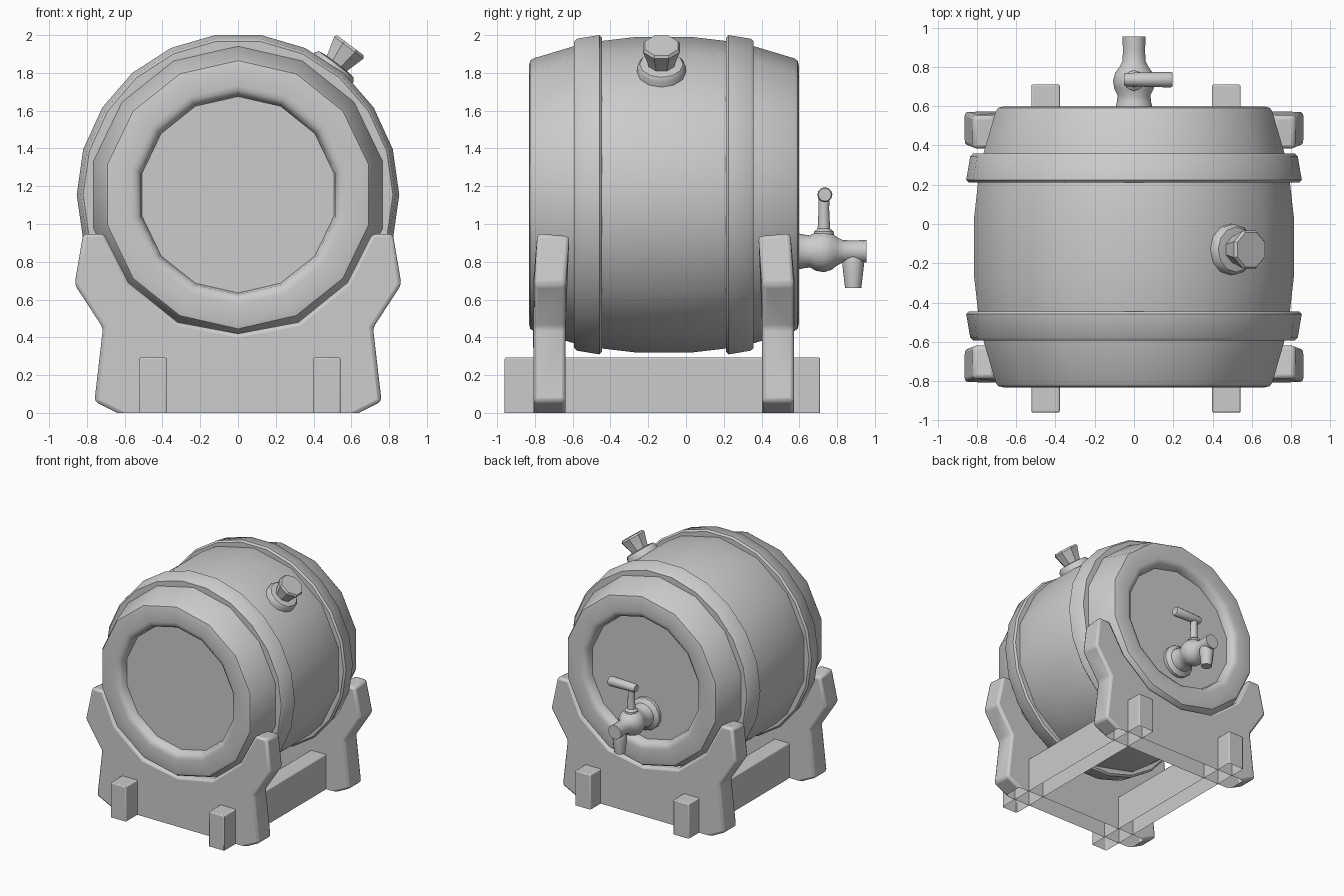
import bpy, bmesh
from math import sin, cos, pi, radians

if "Cube" in bpy.data.objects:
    bpy.data.objects.remove(bpy.data.objects["Cube"])

AXIS_Z = 1.155   # height of the barrel axis
MID_Y = -0.117   # middle of the barrel length


def finish(name, bm, loc=(0, 0, 0), rot=(0, 0, 0), bevel=0, angle=40):
    bmesh.ops.recalc_face_normals(bm, faces=bm.faces)
    me = bpy.data.meshes.new(name)
    bm.to_mesh(me)
    bm.free()
    ob = bpy.data.objects.new(name, me)
    bpy.context.collection.objects.link(ob)
    ob.location, ob.rotation_euler = loc, rot
    if bevel:
        m = ob.modifiers.new("bevel", 'BEVEL')
        m.width, m.segments, m.limit_method = bevel, 2, 'ANGLE'
        m.angle_limit = radians(30)
    bpy.ops.object.select_all(action='DESELECT')
    ob.select_set(True)
    bpy.context.view_layer.objects.active = ob
    bpy.ops.object.shade_smooth_by_angle(angle=radians(angle))
    return ob


def lathe(name, profile, n, loc=(0, 0, 0), rot=(0, 0, 0), half=False, ring=False, angle=40):
    """Revolve (distance, radius) points around local y."""
    bm = bmesh.new()
    off = pi / n if half else 0
    rows = [[bm.verts.new((r * sin(2 * pi * i / n + off), t, r * cos(2 * pi * i / n + off)))
             for i in range(n)] for t, r in profile]
    pairs = list(zip(rows, rows[1:]))
    if ring:
        pairs.append((rows[-1], rows[0]))
    else:
        bm.faces.new(rows[0])
        bm.faces.new(rows[-1])
    for a, b in pairs:
        for i in range(n):
            j = (i + 1) % n
            bm.faces.new((a[i], a[j], b[j], b[i]))
    return finish(name, bm, loc, rot, angle=angle)


def open_bottom(bm):
    low = [f for f in bm.faces if all(v.co.z < 0.001 for v in f.verts)]
    bmesh.ops.delete(bm, geom=low, context='FACES_ONLY')


# Barrel body: recessed heads, rounded rims, bulging staves
half = [(0.64, 0.52), (0.69, 0.53), (0.71, 0.555), (0.714, 0.58), (0.714, 0.685),
        (0.708, 0.71), (0.69, 0.722), (0.48, 0.785), (0.32, 0.815), (0.15, 0.835)]
body = [(-t, r) for t, r in half] + [(t, r) for t, r in reversed(half)]
lathe("barrel_body", body, 14, (0, MID_Y, AXIS_Z))

# Hoops, wider towards the middle of the barrel
hoop = [(0.328, 0.76), (0.328, 0.84), (0.342, 0.854), (0.46, 0.834), (0.475, 0.82), (0.475, 0.74)]
for s, tag in ((-1, "front"), (1, "back")):
    lathe(tag + "_hoop", [(s * t, r) for t, r in hoop], 22, (0, MID_Y, AXIS_Z),
          half=True, ring=True)

# Cradle supports, tops leaning inwards
outline = [(0.64, 0), (0.76, 0.06), (0.715, 0.45), (0.865, 0.68), (0.82, 0.95),
           (0.71, 0.95), (0.58, 0.69), (0.32, 0.48)]
outline = outline + [(0, 0.42)] + [(-x, z) for x, z in reversed(outline)]
for s, tag in ((-1, "front"), (1, "back")):
    bm = bmesh.new()
    sides = []
    for d in (0.69, 0.52):
        sides.append([bm.verts.new((x, MID_Y + s * (d - (0.02 if z > 0.9 else 0)),
                                    z - (0.015 if z > 0.9 and d < 0.6 else 0)))
                      for x, z in outline])
        bm.faces.new(sides[-1])
    n = len(outline)
    for i in range(n):
        j = (i + 1) % n
        bm.faces.new((sides[0][i], sides[0][j], sides[1][j], sides[1][i]))
    open_bottom(bm)
    finish(tag + "_cradle", bm, bevel=0.02)

# Base rails
for x, tag in ((-0.45, "left"), (0.47, "right")):
    bm = bmesh.new()
    bmesh.ops.create_cube(bm, size=1)
    for v in bm.verts:
        v.co = (x + v.co.x * 0.145, -0.125 + v.co.y * 1.67, (v.co.z + 0.5) * 0.293)
    open_bottom(bm)
    finish(tag + "_rail", bm, bevel=0.008)

# Bung with its collar
tilt = (pi / 2, radians(37), 0)
lathe("bung_collar", [(0.76, 0.13), (0.845, 0.13), (0.865, 0.115), (0.87, 0.08)], 12,
      (0, -0.13, AXIS_Z), tilt)
lathe("bung", [(0.84, 0.07), (0.88, 0.075), (0.975, 0.105), (0.99, 0.095)], 8,
      (0, -0.13, AXIS_Z), tilt, half=True, angle=25)

# Tap: body, spout, stem and handle
lathe("tap_body", [(0.51, 0.135), (0.55, 0.135), (0.575, 0.10), (0.62, 0.09), (0.655, 0.085),
                   (0.69, 0.103), (0.73, 0.11), (0.77, 0.098), (0.80, 0.075), (0.83, 0.06),
                   (0.88, 0.058), (0.955, 0.06)], 14, (0, 0, 0.855))
lathe("tap_spout", [(0.66, 0.043), (0.78, 0.057), (0.81, 0.055), (0.86, 0.04)], 12,
      (0, 0.885, 0), (pi / 2, 0, 0))
lathe("tap_stem", [(0.90, 0.055), (0.96, 0.052), (0.975, 0.033), (1.08, 0.028), (1.16, 0.03)], 10,
      (0, 0.73, 0), (pi / 2, 0, 0))
lathe("tap_handle", [(-0.05, 0.03), (-0.04, 0.034), (0.185, 0.04), (0.197, 0.034)], 12,
      (0, 0.735, 1.155), (0, 0, -pi / 2))
